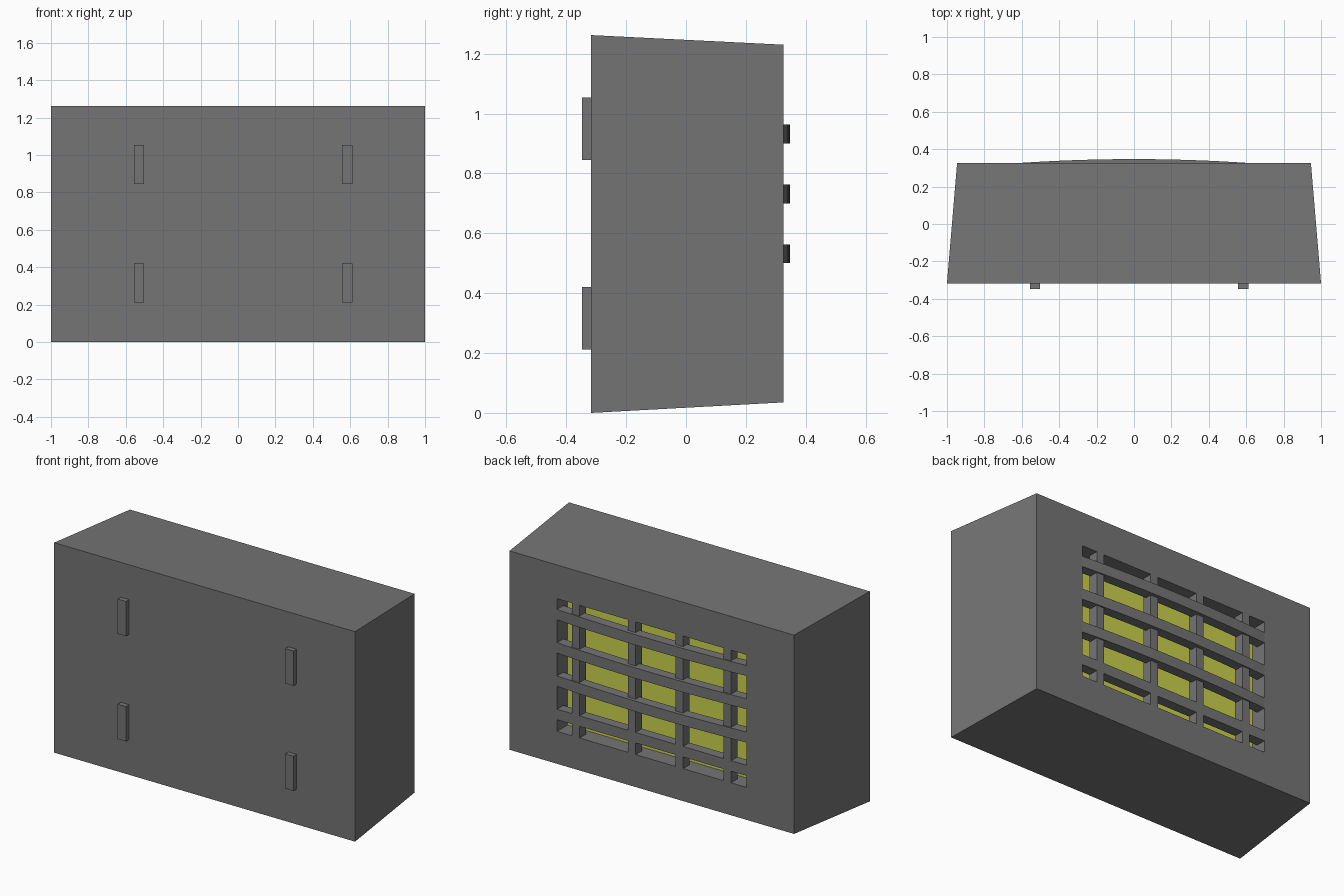
import bpy, bmesh

if "Cube" in bpy.data.objects:
    bpy.data.objects.remove(bpy.data.objects["Cube"])

BACK, FRONT = 0.325, -0.317      # y of the body's back and front faces
OPEN_X, OPEN_Z0, OPEN_Z1 = 0.63, 0.23, 1.027


def material(name, rgb):
    mat = bpy.data.materials.new(name)
    mat.diffuse_color = (*rgb, 1)
    mat.use_nodes = True
    mat.node_tree.nodes["Principled BSDF"].inputs["Base Color"].default_value = mat.diffuse_color
    return mat


GREY = material("dark_grey", (0.178, 0.178, 0.178))
YELLOW = material("yellow", (0.6, 0.65, 0.07))


def loft(name, loops, mat=GREY):
    """Skin a list of equal-length point loops and cap both ends."""
    bm = bmesh.new()
    rings = [[bm.verts.new(p) for p in loop] for loop in loops]
    for a, b in zip(rings, rings[1:]):
        n = len(a)
        for i in range(n):
            j = (i + 1) % n
            bm.faces.new((a[i], a[j], b[j], b[i]))
    bm.faces.new(rings[0])
    bm.faces.new(rings[-1])
    bmesh.ops.recalc_face_normals(bm, faces=bm.faces)
    me = bpy.data.meshes.new(name)
    bm.to_mesh(me)
    bm.free()
    me.materials.append(mat)
    ob = bpy.data.objects.new(name, me)
    bpy.context.collection.objects.link(ob)
    return ob


def rect_xz(hw, z0, z1, y):
    return [(-hw, y, z0), (hw, y, z0), (hw, y, z1), (-hw, y, z1)]


def box(name, x0, x1, y0, y1, z0, z1, mat=GREY):
    return loft(name, [[(x0, y, z0), (x1, y, z0), (x1, y, z1), (x0, y, z1)]
                       for y in (y0, y1)], mat)


# tapered housing with a shallow recess in the back
loft("housing", [
    rect_xz(1.0, 0.0, 1.262, FRONT),
    rect_xz(0.946, 0.035, 1.23, BACK),
    rect_xz(OPEN_X, OPEN_Z0, OPEN_Z1, BACK),
    rect_xz(OPEN_X, OPEN_Z0, OPEN_Z1, 0.213),
])

# yellow panel at the bottom of the recess
box("filter_panel", -OPEN_X, OPEN_X, 0.213, 0.225, OPEN_Z0, OPEN_Z1, YELLOW)

# upright grille bars, flush with the back face
for x in (-0.502, -0.183, 0.132, 0.505):
    box("upright_bar", x - 0.025, x + 0.025, BACK - 0.06, BACK, OPEN_Z0, OPEN_Z1)

# cross bars: the lowest is straight, the other three bow outwards
for z, bow in ((0.3, 0.0), (0.5, 0.022), (0.7, 0.022), (0.9, 0.022)):
    loops = []
    for i in range(17):
        t = i / 8 - 1
        y = BACK + bow * (1 - t * t)
        x = t * OPEN_X
        loops.append([(x, y - 0.06, z), (x, y, z),
                      (x, y, z + 0.063), (x, y - 0.06, z + 0.063)])
    loft("cross_bar", loops)

# four small pegs on the front
for x in (-0.557, 0.557):
    for z in (0.212, 0.844):
        box("front_peg", x, x + 0.055, -0.347, FRONT, z, z + 0.209)
